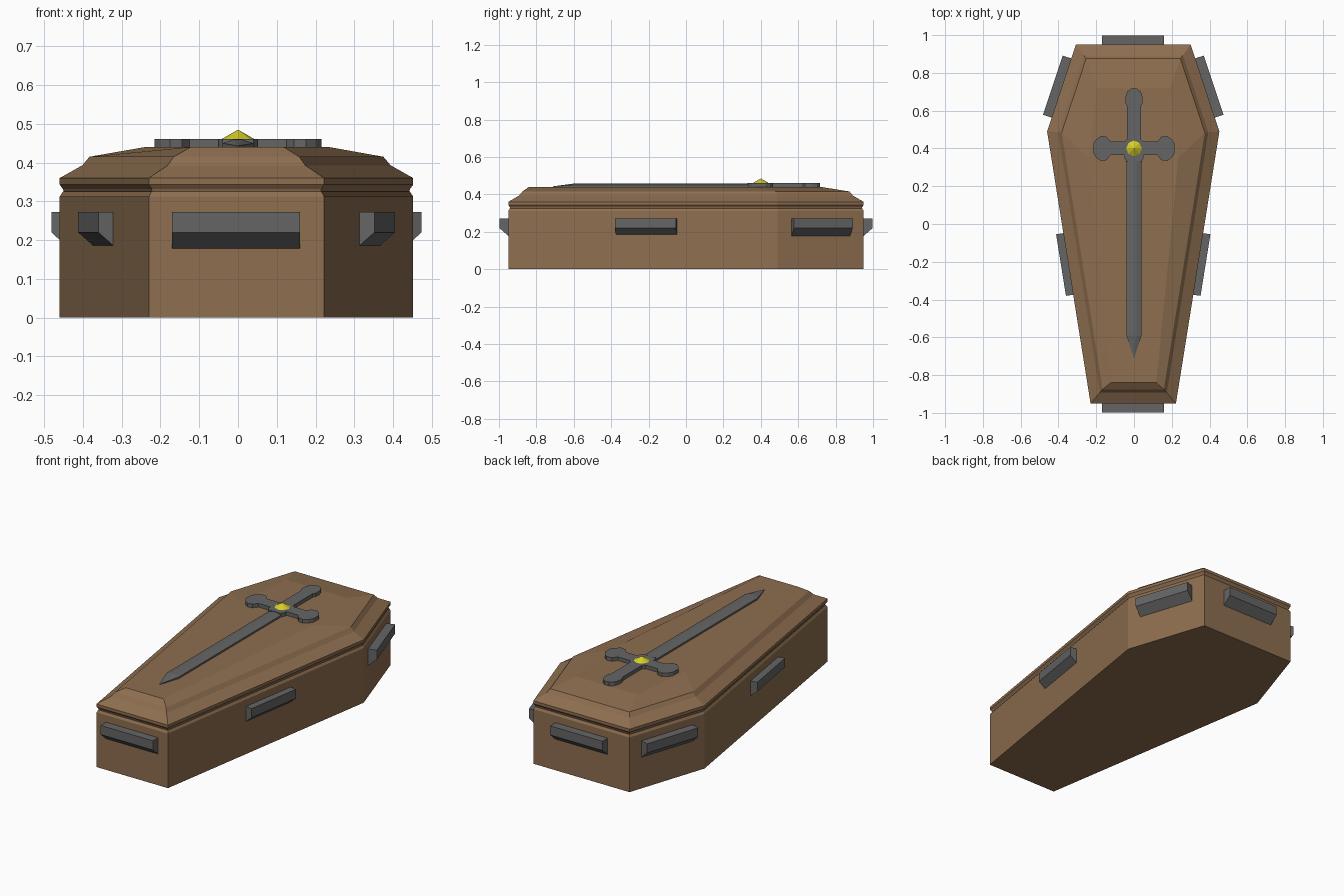
import bpy, bmesh, math
from mathutils import Vector

if "Cube" in bpy.data.objects:
    bpy.data.objects.remove(bpy.data.objects["Cube"])


def material(name, col):
    m = bpy.data.materials.new(name)
    m.diffuse_color = (*col, 1)
    m.use_nodes = True
    m.node_tree.nodes["Principled BSDF"].inputs["Base Color"].default_value = m.diffuse_color
    return m


WOOD = material("brown wood", (0.27, 0.157, 0.08))
METAL = material("grey metal", (0.13, 0.13, 0.13))
GOLD = material("yellow gem", (0.68, 0.62, 0.02))


def loft(name, rings, mat):
    """Closed solid through rings of equal point count, bottom to top."""
    bm = bmesh.new()
    vs = [[bm.verts.new(p) for p in r] for r in rings]
    n = len(rings[0])
    for a, b in zip(vs, vs[1:]):
        for i in range(n):
            j = (i + 1) % n
            bm.faces.new((a[i], a[j], b[j], b[i]))
    bm.faces.new(vs[0][::-1])
    bm.faces.new(vs[-1])
    bmesh.ops.recalc_face_normals(bm, faces=bm.faces)
    me = bpy.data.meshes.new(name)
    bm.to_mesh(me)
    bm.free()
    me.materials.append(mat)
    ob = bpy.data.objects.new(name, me)
    bpy.context.collection.objects.link(ob)
    return ob


def inset(poly, d):
    """Mitred inset of a counter-clockwise outline."""
    out = []
    for i, p in enumerate(poly):
        p = Vector(p)
        e1 = (p - Vector(poly[i - 1])).normalized()
        e2 = (Vector(poly[(i + 1) % len(poly)]) - p).normalized()
        n1, n2 = Vector((-e1.y, e1.x)), Vector((-e2.y, e2.x))
        out.append(p + (n1 + n2) * d / (1 + n1.dot(n2)))
    return out


def at(poly, z):
    return [(p[0], p[1], z) for p in poly]


# Coffin box
outline = [(-0.23, -0.95), (0.222, -0.95), (0.452, 0.49), (0.3, 0.95), (-0.308, 0.95), (-0.46, 0.49)]
loft("coffin_box", [at(outline, 0), at(outline, 0.312), at(inset(outline, 0.008), 0.325)], WOOD)

# Lid with stepped bevel and raised centre panel
panel = [(-0.122, -0.84), (0.118, -0.84), (0.235, 0.35), (0.19, 0.72), (-0.195, 0.72), (-0.24, 0.35)]
loft("coffin_lid", [at(inset(outline, 0.01), 0.325), at(inset(outline, 0.008), 0.332),
                    at(outline, 0.343), at(outline, 0.36), at(inset(outline, 0.057), 0.393),
                    at(inset(outline, 0.075), 0.415), at(panel, 0.44)], WOOD)

# Bar handles: wall point, outward angle in degrees
profile = [(-0.005, 0.178), (0.0, 0.178), (0.048, 0.22), (0.048, 0.272), (-0.005, 0.272)]


def handle(name, x, y, ang, half):
    a = math.radians(ang)
    n, t = Vector((math.cos(a), math.sin(a), 0)), Vector((-math.sin(a), math.cos(a), 0))
    rings = [[Vector((x, y, z)) + n * d + t * s for d, z in profile] for s in (-half, half)]
    loft(name, rings, METAL)


handle("foot_handle", -0.005, -0.95, -90, 0.165)
handle("head_handle", -0.005, 0.95, 90, 0.165)
for side, sx in (("right", 1), ("left", -1)):
    for part, x, y, ang in (("lower", 0.335, -0.21, -9.1), ("shoulder", 0.38, 0.72, 18.3)):
        handle(f"{part}_handle_{side}", sx * x - 0.004, y, ang if sx > 0 else 180 - ang, 0.165)

# Sword hilt: one outline from four arms (distance, half width) around the guard centre
guard = [(0.05, 0.036), (0.125, 0.036), (0.145, 0.062), (0.175, 0.066), (0.2, 0.048), (0.215, 0.025)]
grip = [(0.05, 0.036), (0.225, 0.036), (0.237, 0.045), (0.27, 0.046), (0.3, 0.036), (0.317, 0.014)]
stub = [(0.05, 0.05), (0.07, 0.04)]
hilt = []
for k, arm in enumerate((guard, grip, guard, stub)):
    a = k * math.pi / 2
    for u, v in [(u, -v) for u, v in arm] + arm[::-1]:
        hilt.append((u * math.cos(a) - v * math.sin(a), 0.4 + u * math.sin(a) + v * math.cos(a)))
loft("sword_hilt", [at(hilt, 0.44), at(hilt, 0.461)], METAL)

# Sword blade with central ridge, tapering to a point
section = [(-0.04, 0.435), (0.04, 0.435), (0.04, 0.45), (0.012, 0.459), (-0.012, 0.459), (-0.04, 0.45)]
loft("sword_blade", [[(x * s, y, min(z, top)) for x, z in section]
                     for y, s, top in ((-0.71, 0.02, 0.443), (-0.59, 1, 1), (0.35, 1, 1))], METAL)

# Faceted gem on the guard
bpy.ops.mesh.primitive_cone_add(vertices=8, radius1=0.045, radius2=0, depth=0.026, location=(0, 0.4, 0.472))
gem = bpy.context.object
gem.name = "gem"
gem.data.materials.append(GOLD)
